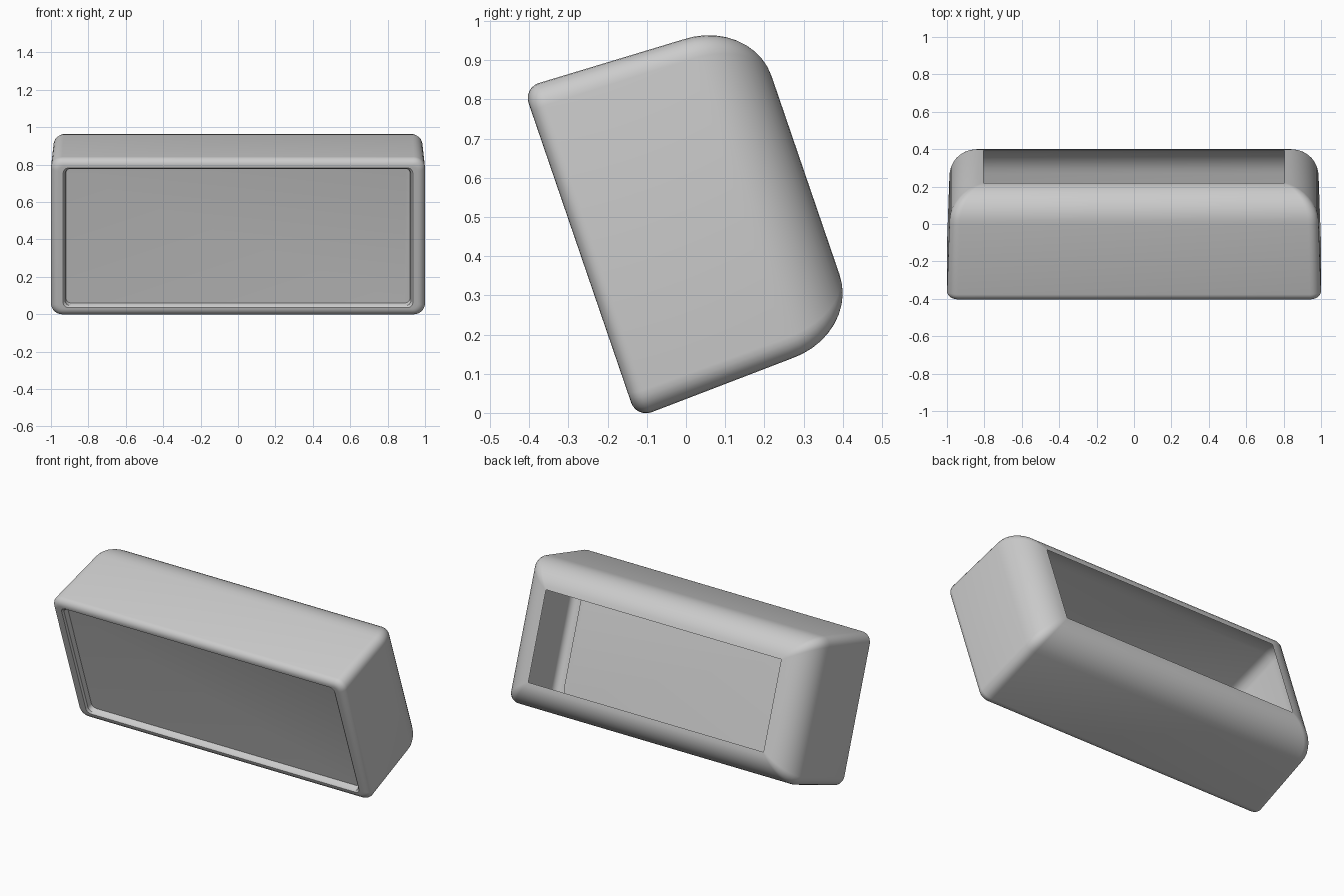
import bpy, bmesh, math
from mathutils import Matrix, Vector

if "Cube" in bpy.data.objects:
    bpy.data.objects.remove(bpy.data.objects["Cube"])

TILT = math.radians(18.9)
V0 = 0.474  # height of the case axis along the tilted up direction


def ring(bm, u, hx, hv, r, n=6):
    """Rounded rectangle at depth u in the tilted frame."""
    verts = []
    for k, (sx, sv) in enumerate([(1, 1), (-1, 1), (-1, -1), (1, -1)]):
        for i in range(n + 1):
            a = math.pi / 2 * (k + i / n)
            verts.append(bm.verts.new((sx * (hx - r) + r * math.cos(a), u,
                                       V0 + sv * (hv - r) + r * math.sin(a))))
    return verts


def loft(name, sections, cap_end=False):
    bm = bmesh.new()
    rings = [ring(bm, *s) for s in sections]
    for a, b in zip(rings, rings[1:]):
        for i in range(len(a)):
            j = (i + 1) % len(a)
            bm.faces.new((a[i], a[j], b[j], b[i]))
    if cap_end:
        bm.faces.new(rings[-1])
    bmesh.ops.recalc_face_normals(bm, faces=bm.faces)
    bm.transform(Matrix.Rotation(TILT, 4, 'X'))
    me = bpy.data.meshes.new(name)
    bm.to_mesh(me)
    bm.free()
    ob = bpy.data.objects.new(name, me)
    bpy.context.collection.objects.link(ob)
    bpy.context.view_layer.objects.active = ob
    ob.select_set(True)
    bpy.ops.object.shade_smooth_by_angle(angle=math.radians(35))
    ob.select_set(False)
    return ob


# Open-backed case: large rounding at the back, slight taper, small front rounding
body = []
for i in range(11):
    t = math.pi / 2 * (1 - i / 10)
    body.append((0.30 + 0.185 * math.sin(t), 0.805 + 0.182 * math.cos(t),
                 0.268 + 0.162 * math.cos(t), 0.004 + 0.05 * math.cos(t)))
for i in range(7):
    t = math.pi / 2 * i / 6
    body.append((-0.084 - 0.04 * math.sin(t), 0.96 + 0.04 * math.cos(t),
                 0.404 + 0.04 * math.cos(t), 0.03 + 0.03 * math.cos(t)))
# Lip turning into the front recess
body += [(-0.124, 0.935, 0.395, 0.03), (-0.115, 0.925, 0.387, 0.03),
         (-0.085, 0.92, 0.382, 0.03)]
loft("case", body)

# Recessed flat front panel
loft("front_panel", [(-0.085, 0.92, 0.382, 0.03), (-0.0849, 0.919, 0.381, 0.03)], True)
